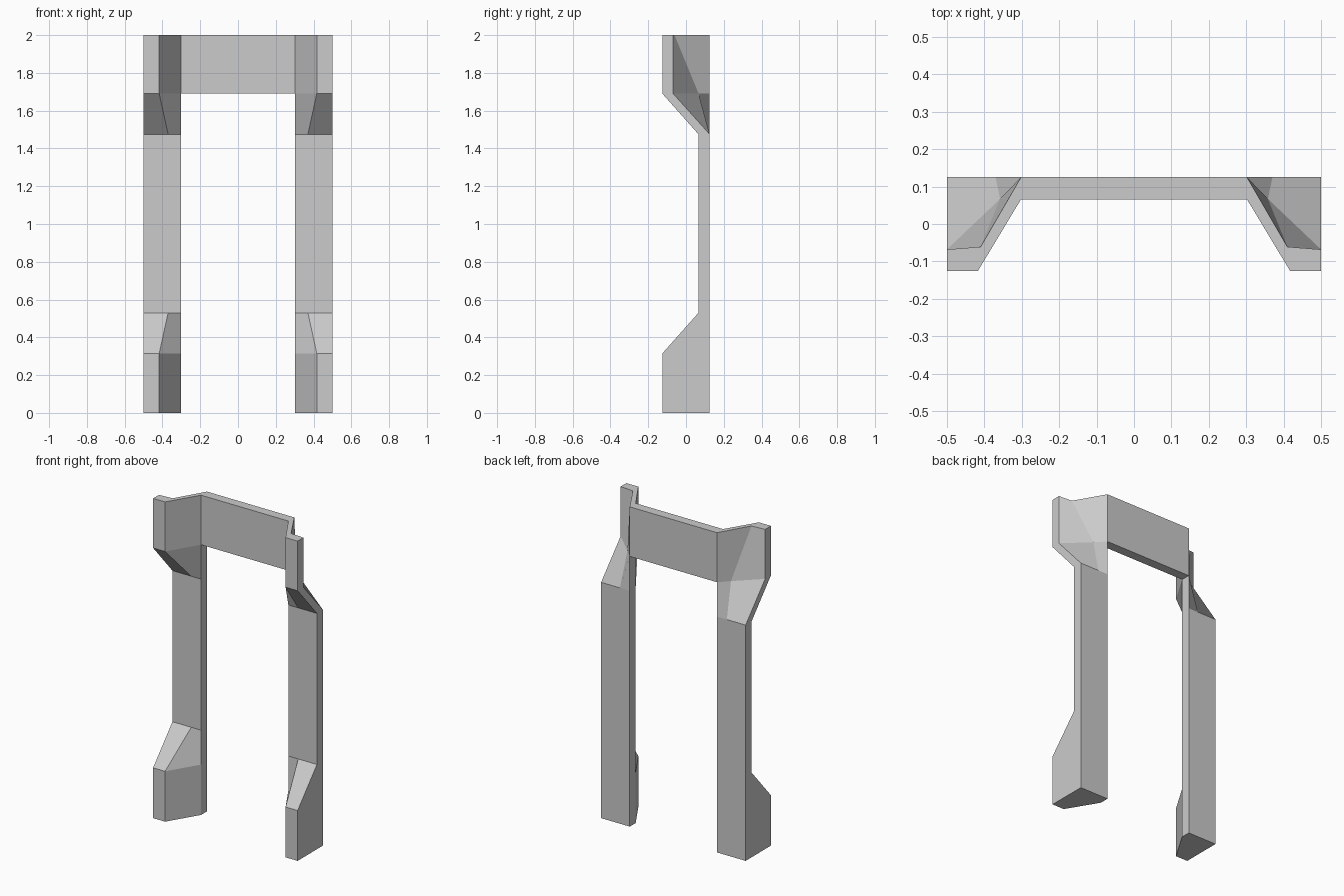
import bpy, bmesh

if "Cube" in bpy.data.objects:
    bpy.data.objects.remove(bpy.data.objects["Cube"])

IN, OUT = 0.302, 0.5        # inner and outer x of a post
FR, BK = 0.066, 0.125       # front and back y of the thin post
Z_TOP = 2.0

# Plan outlines of the right post, inner front corner first, six points each
front_wide = [(IN, FR), (0.417, -BK), (OUT, -BK)]
front_thin = [(IN, FR), (0.37, FR), (OUT, FR)]
back_flat = [(OUT, BK), (0.37, BK), (IN, BK)]
back_mid = [(OUT, -0.068), (0.358, 0.067), (IN, BK)]
back_top = [(OUT, -0.068), (0.41, -0.061), (IN, BK)]

levels = [
    (0.0, front_wide + back_flat),      # foot block
    (0.315, front_wide + back_flat),
    (0.53, front_thin + back_flat),     # slim post
    (1.475, front_thin + back_flat),
    (1.69, front_wide + back_mid),      # hollow-backed head
    (Z_TOP, front_wide + back_top),
]

bm = bmesh.new()

# Post lofted through the levels
rings = [[bm.verts.new((x, y, z)) for x, y in outline] for z, outline in levels]
for i, (lo, hi) in enumerate(zip(rings, rings[1:])):
    for j in range(6):
        k = (j + 1) % 6
        if i == len(rings) - 2 and j == 5:
            continue                    # opening where the lintel joins
        bm.faces.new((lo[j], lo[k], hi[k], hi[j]))
bm.faces.new(rings[0][::-1])
bm.faces.new(rings[-1])

# Lintel half, running from the post head to the centre
lo, hi = rings[-2], rings[-1]
joint = [lo[0], lo[5], hi[5], hi[0]]
centre = [bm.verts.new((0, v.co.y, v.co.z)) for v in joint]
for j in range(4):
    k = (j + 1) % 4
    bm.faces.new((joint[j], joint[k], centre[k], centre[j]))

bmesh.ops.recalc_face_normals(bm, faces=bm.faces)
mesh = bpy.data.meshes.new("door_frame")
bm.to_mesh(mesh)
bm.free()

frame = bpy.data.objects.new("door_frame", mesh)
bpy.context.collection.objects.link(frame)

# Mirror for the left post and the other half of the lintel
mirror = frame.modifiers.new("mirror", 'MIRROR')
mirror.use_clip = True
